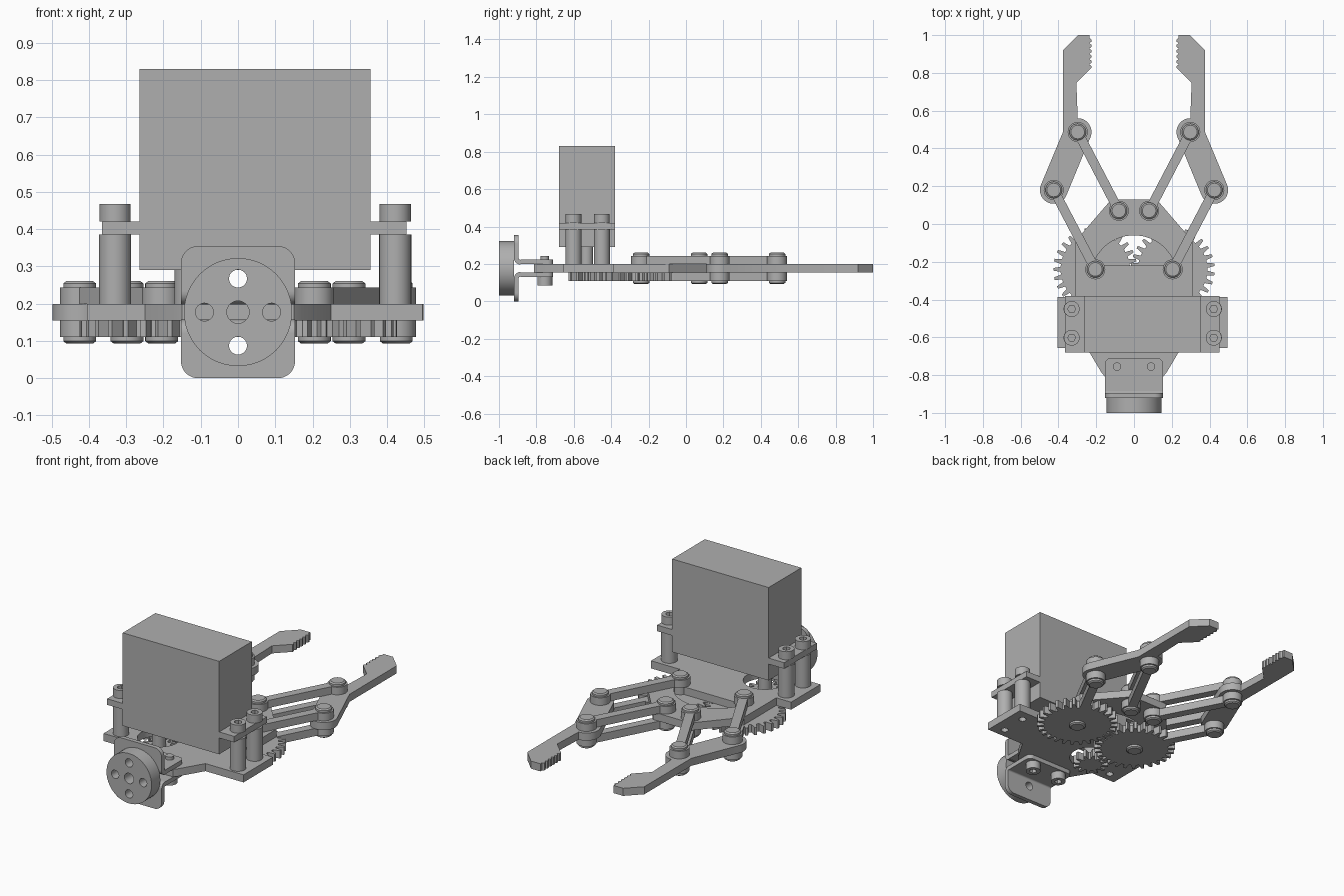
import bpy, bmesh, math
from mathutils import Matrix, Vector

cube = bpy.data.objects.get("Cube")
if cube:
    bpy.data.objects.remove(cube, do_unlink=True)

grey = bpy.data.materials.new("plain grey")
grey.use_nodes = True
COLOUR = (0.43, 0.43, 0.43, 1)
grey.diffuse_color = COLOUR
grey.node_tree.nodes["Principled BSDF"].inputs["Base Color"].default_value = COLOUR

LOW, BOT, TOP, HIGH = 0.11, 0.155, 0.199, 0.243   # heights of the stacked layers
MID = (BOT + TOP) / 2
UPRIGHT = Matrix(((1, 0, 0, 0), (0, 0, 1, 0), (0, 1, 0, 0), (0, 0, 0, 1)))
SIDEWAYS = Matrix(((0, 0, 1, 0), (1, 0, 0, 0), (0, 1, 0, 0), (0, 0, 0, 1)))
FLIP = Matrix.Translation((0, 0, 2 * MID)) @ Matrix.Diagonal((1, 1, -1, 1))


def finish(name, mesh):
    """Clean a mesh, shade it and link it as a named part."""
    bm = bmesh.new()
    bm.from_mesh(mesh)
    bmesh.ops.remove_doubles(bm, verts=bm.verts, dist=1e-5)
    bmesh.ops.recalc_face_normals(bm, faces=bm.faces)
    bm.to_mesh(mesh)
    bm.free()
    mesh.materials.clear()
    mesh.materials.append(grey)
    mesh.shade_smooth()
    mesh.set_sharp_from_angle(angle=math.radians(30))
    bpy.context.collection.objects.link(bpy.data.objects.new(name, mesh))


def plate(name, loops, z0, z1, m=Matrix()):
    """Extrude an outline (first loop) with holes (other loops)."""
    curve = bpy.data.curves.new(name, 'CURVE')
    curve.dimensions = '2D'
    curve.fill_mode = 'BOTH'
    curve.extrude = (z1 - z0) / 2
    for loop in loops:
        s = curve.splines.new('POLY')
        s.points.add(len(loop) - 1)
        for p, c in zip(s.points, loop):
            p.co = (c[0], c[1], 0, 1)
        s.use_cyclic_u = True
    tmp = bpy.data.objects.new("outline", curve)
    bpy.context.collection.objects.link(tmp)
    dg = bpy.context.evaluated_depsgraph_get()
    mesh = bpy.data.meshes.new_from_object(tmp.evaluated_get(dg))
    bpy.data.objects.remove(tmp, do_unlink=True)
    mesh.transform(m @ Matrix.Translation((0, 0, (z0 + z1) / 2)))
    finish(name, mesh)


def turned(name, profile, x, y):
    """Revolve a radius/height profile about a vertical axis."""
    bm = bmesh.new()
    vs = [bm.verts.new((r, 0, z)) for r, z in profile]
    es = [bm.edges.new(p) for p in zip(vs, vs[1:])]
    bmesh.ops.spin(bm, geom=vs + es, axis=(0, 0, 1), cent=(0, 0, 0),
                   angle=math.tau, steps=32, use_merge=True)
    bmesh.ops.translate(bm, verts=bm.verts, vec=(x, y, 0))
    mesh = bpy.data.meshes.new(name)
    bm.to_mesh(mesh)
    bm.free()
    finish(name, mesh)


def arc(x, y, r, a0, a1, n=12):
    return [(x + r * math.cos(a), y + r * math.sin(a))
            for a in (math.radians(a0 + (a1 - a0) * i / n) for i in range(n + 1))]


def circle(x, y, r, n=32):
    return arc(x, y, r, 0, 360, n)[:-1]


def rect(x0, x1, y0, y1):
    return [(x0, y0), (x1, y0), (x1, y1), (x0, y1)]


def mirrored(loop, s):
    return [(s * x, y) for x, y in loop]


def link(a, b, r=0.053, w=0.025):
    """Bar with round eyes at both ends."""
    d = Vector(b) - Vector(a)
    t, p = math.degrees(math.atan2(d.y, d.x)), math.degrees(math.asin(w / r))
    return (arc(*a, r, t + p, t + 360 - p, 24)
            + arc(*b, r, t - 180 + p, t + 180 - p, 24))


def gear(x, y, root, tip, teeth, phase=0):
    step, pts = 360 / teeth, []
    for i in range(teeth):
        for r, f in ((root, -0.32), (tip, -0.14), (tip, 0.14), (root, 0.32)):
            a = math.radians((i + f + phase) * step)
            pts.append((x + r * math.cos(a), y + r * math.sin(a)))
    return pts


def cap_screw(name, x, y, z0, z1, r, m=Matrix()):
    """Round head with a hexagonal socket at the z1 end."""
    floor = z0 + (z1 - z0) * 0.4
    plate(name + "_base", [circle(x, y, r)], z0, floor, m)
    plate(name + "_head", [circle(x, y, r), circle(x, y, r * 0.5, 6)], floor, z1, m)


# Base plate with curved window, drive hole and screw holes
bolts = [(x, y) for x in (-0.33, 0.422) for y in (-0.45, -0.602)]
drive = (-0.135, -0.532)
half = [(0.12, 0.13), (0.31, -0.09), (0.31, -0.386)]
tail = [(0.25, -0.656), (0.17, -0.79), (0.15, -0.812)]
outline = (half + [(0.495, -0.386), (0.495, -0.656)] + tail
           + mirrored(tail[::-1], -1) + [(-0.405, -0.656), (-0.405, -0.386)]
           + mirrored(half[::-1], -1))
plate("base_plate", [outline, arc(0, -0.29, 0.23, 18, 162, 24), circle(*drive, 0.115)]
      + [circle(x, y, 0.02) for x, y in bolts], BOT, TOP)

# Servo body, mounting flange, shaft and drive gear
plate("servo_body", [rect(-0.265, 0.355, -0.68, -0.38)], 0.29, 0.83)
for name, x0, x1 in (("flange_right", -0.365, -0.265), ("flange_left", 0.355, 0.452)):
    plate("servo_" + name, [rect(x0, x1, -0.68, -0.38)], 0.385, 0.42)
plate("servo_shaft", [circle(*drive, 0.036)], LOW, 0.29)
plate("drive_gear", [gear(*drive, 0.062, 0.097, 12)], LOW, BOT)

# Standoffs with screws
for x, y in bolts:
    plate("standoff", [circle(x, y, 0.043)], TOP, 0.385)
    cap_screw("servo_screw", x, y, 0.42, 0.467, 0.042)

# Gears, links, pins and fingers on both sides
gear_pin, elbow, front_pin, knuckle = (0.205, -0.24), (0.425, 0.18), (0.08, 0.07), (0.298, 0.487)
teeth = []
for i in range(6):
    y = 0.825 + i * 0.028
    teeth += [(0.226, y), (0.226, y + 0.012), (0.237, y + 0.02)]
finger = ([(0.235, 1.0), (0.296, 1.0), (0.376, 0.92), (0.376, 0.487)]
          + arc(*elbow, 0.073, 22, -157, 20) + arc(*knuckle, 0.073, 203, 90)
          + [(0.305, 0.746)] + teeth)
pin = [(0, 0.093), (0.036, 0.093), (0.044, 0.099), (0.044, 0.254), (0.036, 0.26), (0, 0.26)]
for side, s in (("left", 1), ("right", -1)):
    plate("finger_" + side, [mirrored(finger, s)], BOT, TOP)
    plate("main_gear_" + side,
          [gear(s * gear_pin[0], gear_pin[1], 0.184, 0.222, 28, 0.5 if s > 0 else 0)], LOW, BOT)
    for z0, z1 in ((LOW, BOT), (TOP, HIGH)):
        plate("outer_link_" + side, [mirrored(link(gear_pin, elbow), s)], z0, z1)
        plate("inner_link_" + side, [mirrored(link(front_pin, knuckle), s)], z0, z1)
    for x, y in (gear_pin, elbow, front_pin, knuckle):
        turned("pin_" + side, pin, s * x, y)

# Pair of bent wrist brackets above and below the plate
c = 0.045
tab = [(-0.153, 0.232), (0.153, 0.232)] + arc(0.153 - c, 0.354 - c, c, 0, 90) \
    + arc(c - 0.153, 0.354 - c, c, 90, 180)
flange = [(-0.153, -0.885), (0.153, -0.885)] + arc(0.123, -0.74, 0.03, 0, 90) \
    + arc(-0.123, -0.74, 0.03, 90, 180)
bend = arc(-0.885, 0.232, 0.035, 180, 270) + arc(-0.885, 0.232, 0.01, 270, 180)
for side, m in (("upper", Matrix()), ("lower", FLIP)):
    plate(side + "_bracket_tab", [tab, circle(0, 0.267, 0.024)], -0.92, -0.895, m @ UPRIGHT)
    plate(side + "_bracket_flange", [flange], TOP, TOP + 0.025, m)
    plate(side + "_bracket_bend", [bend], -0.153, 0.153, m @ SIDEWAYS)
for x in (-0.09, 0.09):
    plate("bracket_screw_end", [circle(x, -0.755, 0.022)], BOT, 0.242)
    cap_screw("bracket_screw", x, -0.755, 0.224, 0.269, 0.04, FLIP)

# Wrist disc with centre bore and four holes
holes = [circle(x, MID + z, 0.024) for x, z in ((0.09, 0), (-0.09, 0), (0, 0.09), (0, -0.09))]
plate("wrist_disc", [circle(0, MID, 0.145, 48), circle(0, MID, 0.03)] + holes,
      -1.0, -0.92, UPRIGHT)
